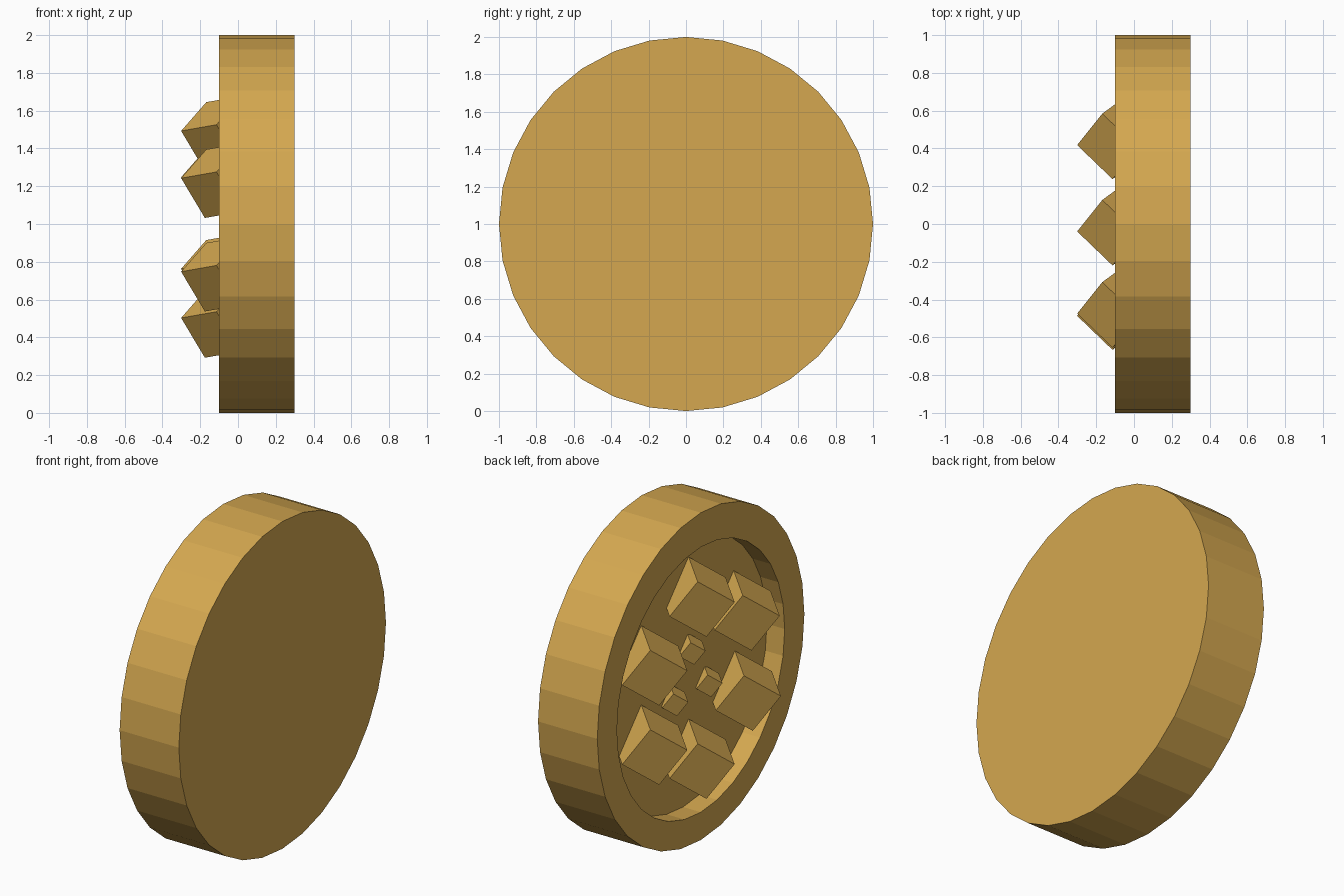
import bpy, bmesh, math
from mathutils import Vector, Matrix

if "Cube" in bpy.data.objects:
    bpy.data.objects.remove(bpy.data.objects["Cube"])

gold = bpy.data.materials.new("mustard_gold")
gold.diffuse_color = (0.66, 0.39, 0.08, 1)
gold.use_nodes = True
gold.node_tree.nodes["Principled BSDF"].inputs["Base Color"].default_value = gold.diffuse_color


def finish(bm, name):
    bmesh.ops.recalc_face_normals(bm, faces=bm.faces[:])
    mesh = bpy.data.meshes.new(name)
    bm.to_mesh(mesh)
    bm.free()
    mesh.materials.append(gold)
    obj = bpy.data.objects.new(name, mesh)
    bpy.context.collection.objects.link(obj)
    return obj


# Round disc along x with a dished recess in its left face
SIDES = 32
bm = bmesh.new()
profile = [(0.30, 1.0, 1.0), (-0.10, 1.0, 1.0), (-0.10, 0.81, 0.98), (0.02, 0.81, 0.98)]
rings = []
for x, radius, zc in profile:
    angles = [2 * math.pi * i / SIDES for i in range(SIDES)]
    rings.append([bm.verts.new((x, radius * math.sin(a), zc + radius * math.cos(a))) for a in angles])
for r0, r1 in zip(rings, rings[1:]):
    for i in range(SIDES):
        j = (i + 1) % SIDES
        bm.faces.new((r0[i], r0[j], r1[j], r1[i]))
bm.faces.new(rings[0])
bm.faces.new(rings[-1])
finish(bm, "disc")

# Shared tilt of all the studs
edge_a = Vector((0.14, 0.175, 0.16)).normalized()
edge_b = Vector((0.175, -0.17, 0.03))
edge_b = (edge_b - edge_b.dot(edge_a) * edge_a).normalized()
edge_c = edge_a.cross(edge_b)
tilt = Matrix((edge_a, edge_b, edge_c)).transposed().to_4x4()


def stud(name, size, center):
    bm = bmesh.new()
    bmesh.ops.create_cube(bm, size=size, matrix=Matrix.Translation(center) @ tilt)
    finish(bm, name)


# Six large cube studs in a ring
large = [(0.0, 1.48), (-0.435, 1.23), (0.457, 1.235), (-0.447, 0.735), (0.457, 0.75), (0.0, 0.49)]
for i, (y, z) in enumerate(large):
    stud(f"large_stud_{i + 1}", 0.262, (-0.078, y, z))

# Three small cube studs around the middle
small = [(-0.036, 1.13), (-0.2, 0.87), (0.13, 0.88)]
for i, (y, z) in enumerate(small):
    stud(f"small_stud_{i + 1}", 0.105, (-0.006, y, z))
